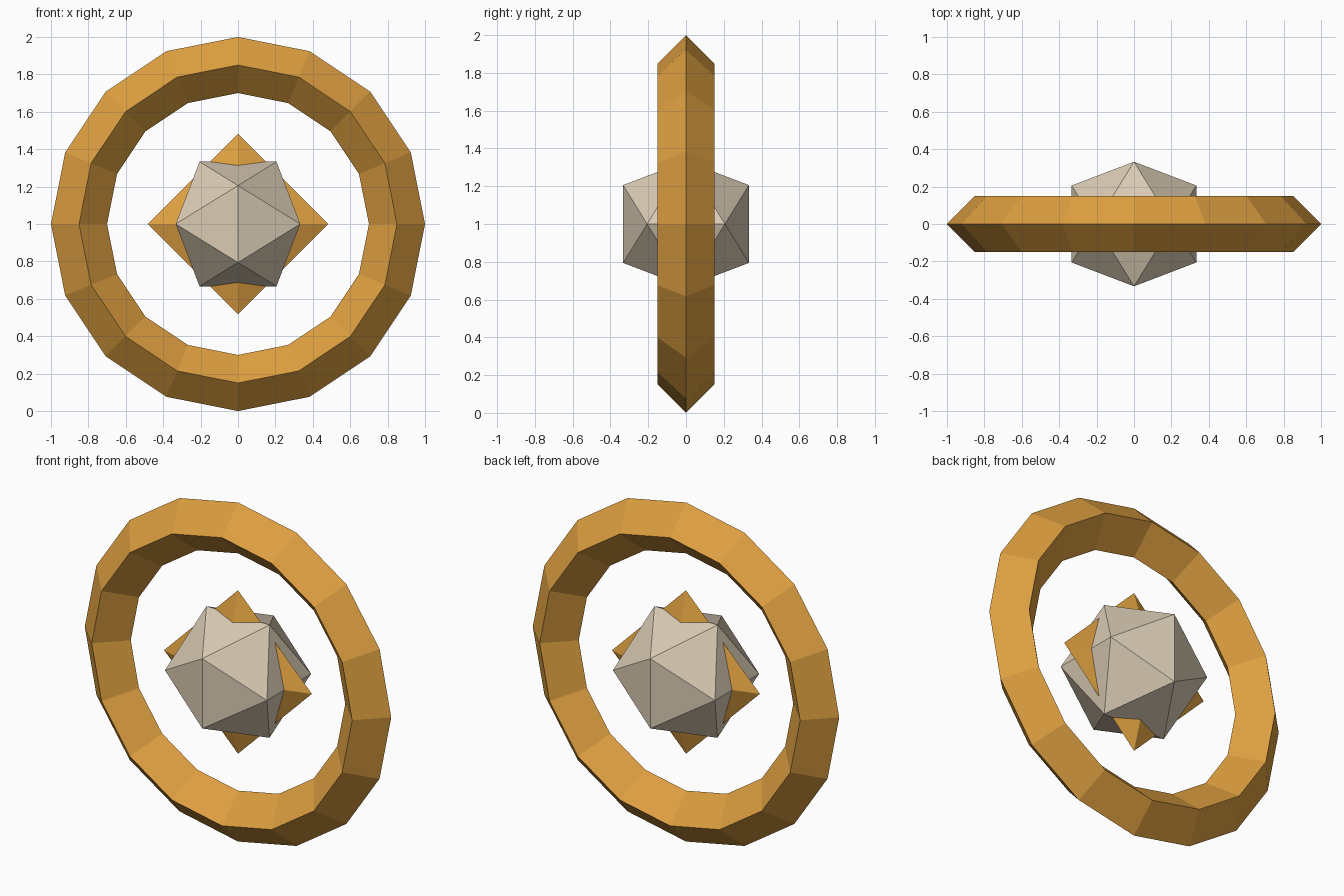
import bpy, bmesh, math
from mathutils import Vector

if "Cube" in bpy.data.objects:
    bpy.data.objects.remove(bpy.data.objects["Cube"])

CENTRE = Vector((0, 0, 1))


def material(name, rgb):
    m = bpy.data.materials.new(name)
    m.diffuse_color = (*rgb, 1)
    m.use_nodes = True
    m.node_tree.nodes["Principled BSDF"].inputs["Base Color"].default_value = m.diffuse_color
    return m


gold = material("gold", (0.73, 0.35, 0.052))
stone = material("pale stone", (0.70, 0.60, 0.46))


def hull(name, points, mat):
    """Convex flat-faced solid around the given points."""
    bm = bmesh.new()
    for p in points:
        bm.verts.new(p)
    bmesh.ops.convex_hull(bm, input=bm.verts[:])
    bmesh.ops.recalc_face_normals(bm, faces=bm.faces[:])
    mesh = bpy.data.meshes.new(name)
    bm.to_mesh(mesh)
    bm.free()
    mesh.materials.append(mat)
    obj = bpy.data.objects.new(name, mesh)
    obj.location = CENTRE
    bpy.context.collection.objects.link(obj)
    return obj


# Outer ring: sixteen segments with a diamond cross-section
bpy.ops.mesh.primitive_torus_add(
    major_segments=16, minor_segments=4, major_radius=0.85, minor_radius=0.15,
    location=CENTRE, rotation=(math.pi / 2, 0, 0))
ring = bpy.context.object
ring.name = "outer_ring"
ring.data.materials.append(gold)

# Core gem: icosahedron from three golden rectangles
a = 0.333
b = a * (math.sqrt(5) - 1) / 2
core = []
for s in (-1, 1):
    for t in (-1, 1):
        core += [(0, s * a, t * b), (s * a, t * b, 0), (s * b, 0, t * a)]
hull("core_gem", core, stone)

# Four-pointed star: flattened octahedron poking out of the core
star = []
for s in (-1, 1):
    star += [(s * 0.482, 0, 0), (0, s * 0.15, 0), (0, 0, s * 0.482)]
hull("four_point_star", star, gold)
